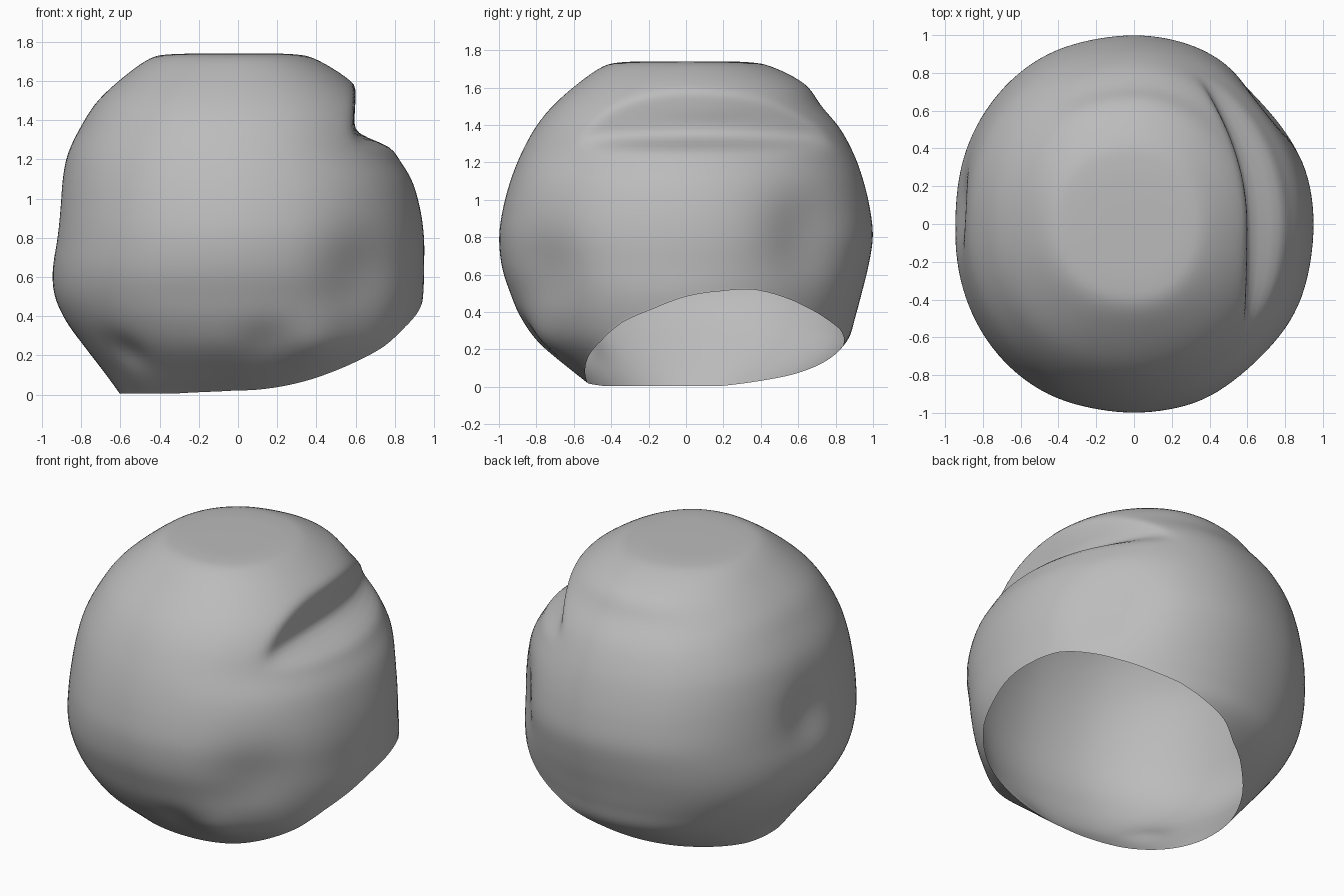
import bpy, bmesh, math, random
from mathutils import Vector

if "Cube" in bpy.data.objects:
    bpy.data.objects.remove(bpy.data.objects["Cube"])

random.seed(4)
SEG, SUB = 128, 6

# Height, then reach to the left, right, front and back
PROFILE = [
    (1.74, .15, .15, .15, .15), (1.737, .34, .28, .32, .31), (1.715, .45, .39, .44, .45),
    (1.62, .585, .55, .58, .635), (1.50, .715, .68, .715, .725), (1.38, .795, .75, .81, .825),
    (1.24, .865, .80, .885, .90), (1.10, .90, .885, .94, .95), (.95, .92, .93, .98, .985),
    (.80, .935, .95, 1.0, 1.0), (.64, .95, .95, .985, .975), (.50, .935, .945, .94, .94),
    (.37, .875, .92, .885, .905), (.24, .78, .88, .795, .86), (.11, .68, .81, .64, .72),
    (.0, .60, .74, .50, .52)]

# Soft dents and bulges: centre, push direction, radius
LUMPS = [
    ((-.93, .08, .88), (.045, 0, 0), .17), ((-.58, -.56, .20), (.025, .025, .01), .11),
    ((.62, -.74, .62), (-.03, .04, 0), .24), ((.38, -.74, .28), (.01, -.02, -.01), .14),
    ((.72, .64, .80), (-.045, -.04, 0), .24), ((.14, -.80, .28), (0, .015, .01), .11)]


def smooth(a, b, v):
    t = min(1, max(0, (v - a) / (b - a)))
    return t * t * (3 - 2 * t)


def spline(a, b, c, d, t):
    return .5 * (2*b + (c - a)*t + (2*a - 5*b + 4*c - d)*t*t + (3*b - a - 3*c + d)*t**3)


# Smooth list of rows from top to bottom
rows = []
for i in range(len(PROFILE) - 1):
    quad = [PROFILE[min(max(k, 0), len(PROFILE) - 1)] for k in range(i - 1, i + 3)]
    rows += [[spline(*v, j / SUB) for v in zip(*quad)] for j in range(SUB)]
rows.append(list(PROFILE[-1]))


def sample(z):
    """Reach of the body at one height."""
    z = min(1.7, max(0, z))
    for p, q in zip(rows, rows[1:]):
        if z >= q[0]:
            t = (p[0] - z) / max(1e-6, p[0] - q[0])
            return [u + (v - u) * t for u, v in zip(p, q)]
    return rows[-1]


def place(r, ang):
    """Point on a slightly squared oval, fuller on the left."""
    c, s = math.cos(ang), math.sin(ang)
    n = 2 + .2 * smooth(0, .5, -c)
    if c > 0 > s:
        n += .12 * smooth(0, .4, c) * smooth(0, .4, -s)
    k = (abs(c)**n + abs(s)**n)**(-1 / n)
    return Vector((k * c * (r[2] if c > 0 else r[1]), k * s * (r[4] if s > 0 else r[3]), r[0]))


def rim_height(ang, wobble):
    """Height of the slanted opening at this angle."""
    z = .2
    for _ in range(30):
        p = place(sample(z), ang)
        slope = .0925 * p.x + .357 * p.x**2 if p.x > 0 else .16 * p.x
        tilt = .06 + .066 * smooth(-.4, .1, p.x)
        target = .085 + slope + tilt * p.y + .12 * max(0, p.x) * p.y
        z = .5 * z + .5 * max(.005, target)
    return max(.003, z + wobble * smooth(.03, .2, z))


def shape(p):
    """Carve the step on the right shoulder and push the lumps."""
    base = p.copy()
    wall = .60 - (.43 * p.y**2 if p.y > 0 else .05 * p.y**2)
    wall -= .012 * math.exp(-((p.z - 1.40) / .06)**2 - ((p.y - .15) / .3)**2)
    if p.x > wall:
        p.x += (wall - p.x) * smooth(1.25, 1.35, p.z)
    for centre, push, rad in LUMPS:
        p += Vector(push) * math.exp(-((base - Vector(centre)).length / rad)**2)
    p.z = max(p.z, 0)
    return p


# Uneven edge of the opening
wobbles = [random.uniform(-.015, .015) for _ in range(SEG // 4)]
rims = []
for k in range(SEG):
    a, b = wobbles[k // 4], wobbles[(k // 4 + 1) % len(wobbles)]
    rims.append(rim_height(math.tau * k / SEG, a + (b - a) * (k % 4) / 4))

# Hollow ball body, open underneath on the right
bm = bmesh.new()
grid = []
for r in rows:
    ring = []
    for k in range(SEG):
        row = r
        if r[0] < .8:
            row = sample(.8 - (.8 - r[0]) * (.8 - rims[k]) / .8)
        ring.append(bm.verts.new(shape(place(row, math.tau * k / SEG))))
    grid.append(ring)
top = bm.verts.new((0, 0, 1.74))
for k in range(SEG):
    n = (k + 1) % SEG
    bm.faces.new((top, grid[0][k], grid[0][n]))
    for a, b in zip(grid, grid[1:]):
        bm.faces.new((a[k], b[k], b[n], a[n]))

# Even out the surface while holding the rim
inner = [v for ring in grid[:-1] for v in ring]
for _ in range(4):
    bmesh.ops.smooth_vert(bm, verts=inner, factor=.4, use_axis_x=True, use_axis_y=True, use_axis_z=True)
bmesh.ops.recalc_face_normals(bm, faces=bm.faces)
if top.link_faces[0].normal.z < 0:
    bmesh.ops.reverse_faces(bm, faces=bm.faces)
for f in bm.faces:
    f.smooth = True

mesh = bpy.data.meshes.new("hollow_ball")
bm.to_mesh(mesh)
bm.free()
body = bpy.data.objects.new("hollow_ball", mesh)
bpy.context.collection.objects.link(body)
grey = bpy.data.materials.new("plain grey")
grey.diffuse_color = (.5, .5, .5, 1)
grey.use_nodes = True
grey.node_tree.nodes["Principled BSDF"].inputs["Base Color"].default_value = grey.diffuse_color
mesh.materials.append(grey)
